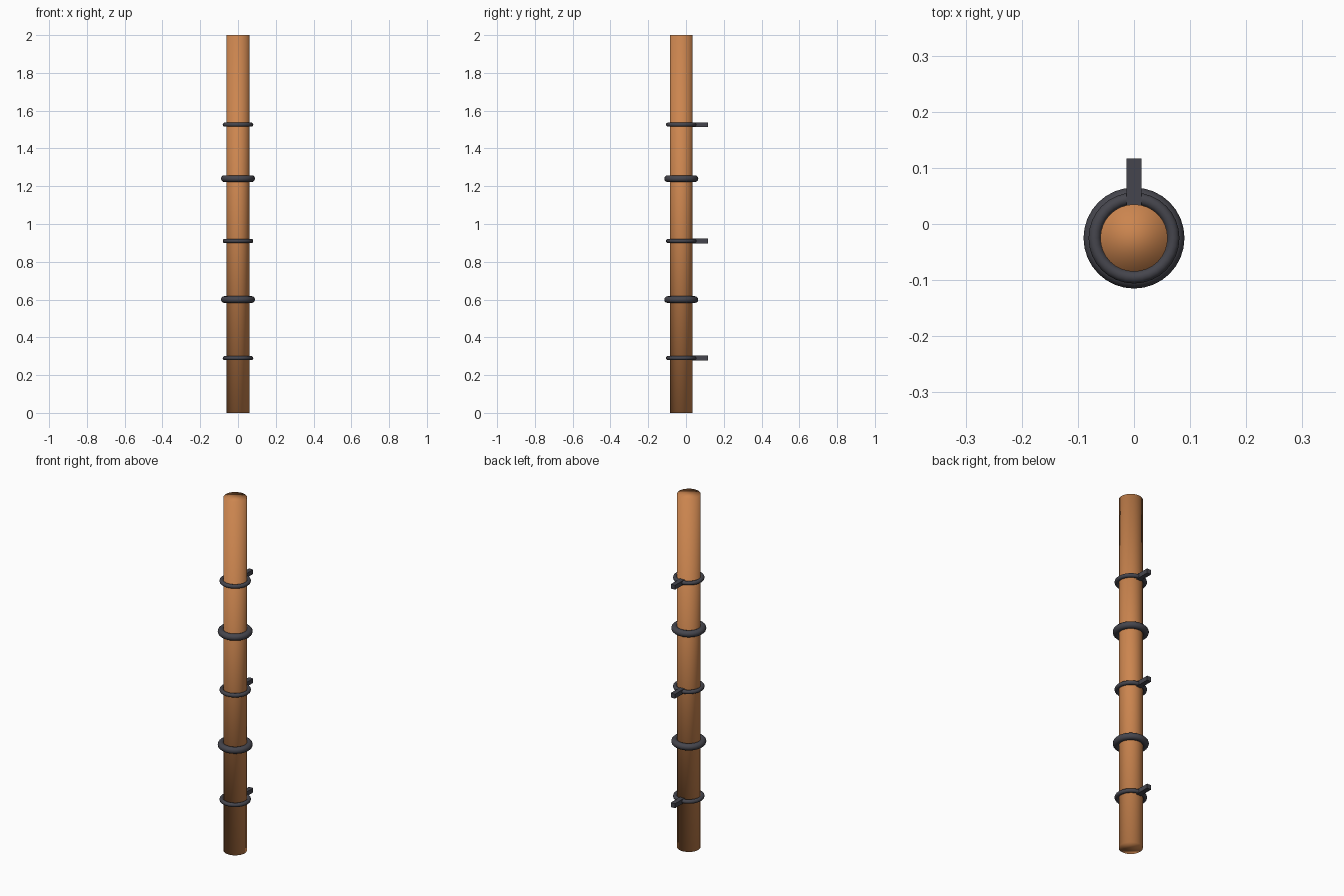
import bpy

cube = bpy.data.objects.get("Cube")
if cube:
    bpy.data.objects.remove(cube)

PIPE_Y = -0.025
PIPE_R = 0.06


def material(name, colour):
    m = bpy.data.materials.new(name)
    m.use_nodes = True
    m.diffuse_color = colour
    m.node_tree.nodes["Principled BSDF"].inputs["Base Color"].default_value = colour
    return m


copper = material("copper_orange", (0.60, 0.235, 0.078, 1))
iron = material("dark_iron", (0.06, 0.06, 0.074, 1))


def finish(name, mat):
    ob = bpy.context.object
    ob.name = name
    ob.data.materials.append(mat)
    return ob


def ring(name, z, major, minor):
    bpy.ops.mesh.primitive_torus_add(location=(0, PIPE_Y, z), major_radius=major,
                                     minor_radius=minor, major_segments=32, minor_segments=12)
    bpy.ops.object.shade_smooth()
    return finish(name, iron)


# Straight pipe, smooth across its end caps
bpy.ops.mesh.primitive_cylinder_add(vertices=32, radius=PIPE_R, depth=2,
                                    location=(0, PIPE_Y, 1))
bpy.ops.object.shade_smooth()
finish("pipe", copper)

# Thick joint collars
for label, z in (("lower", 0.60), ("upper", 1.24)):
    ring(label + "_joint_collar", z, 0.072, 0.018)

# Thin clamps, each with a wall bracket reaching back
for label, z in (("lower", 0.29), ("middle", 0.91), ("upper", 1.526)):
    ring(label + "_clamp_ring", z, 0.07, 0.011)
    front, back = PIPE_Y + PIPE_R - 0.005, 0.117
    bpy.ops.mesh.primitive_cube_add(size=1, location=(0, (front + back) / 2, z))
    bracket = finish(label + "_wall_bracket", iron)
    bracket.scale = (0.026, back - front, 0.025)
    bpy.ops.object.transform_apply(location=False, rotation=False, scale=True)
